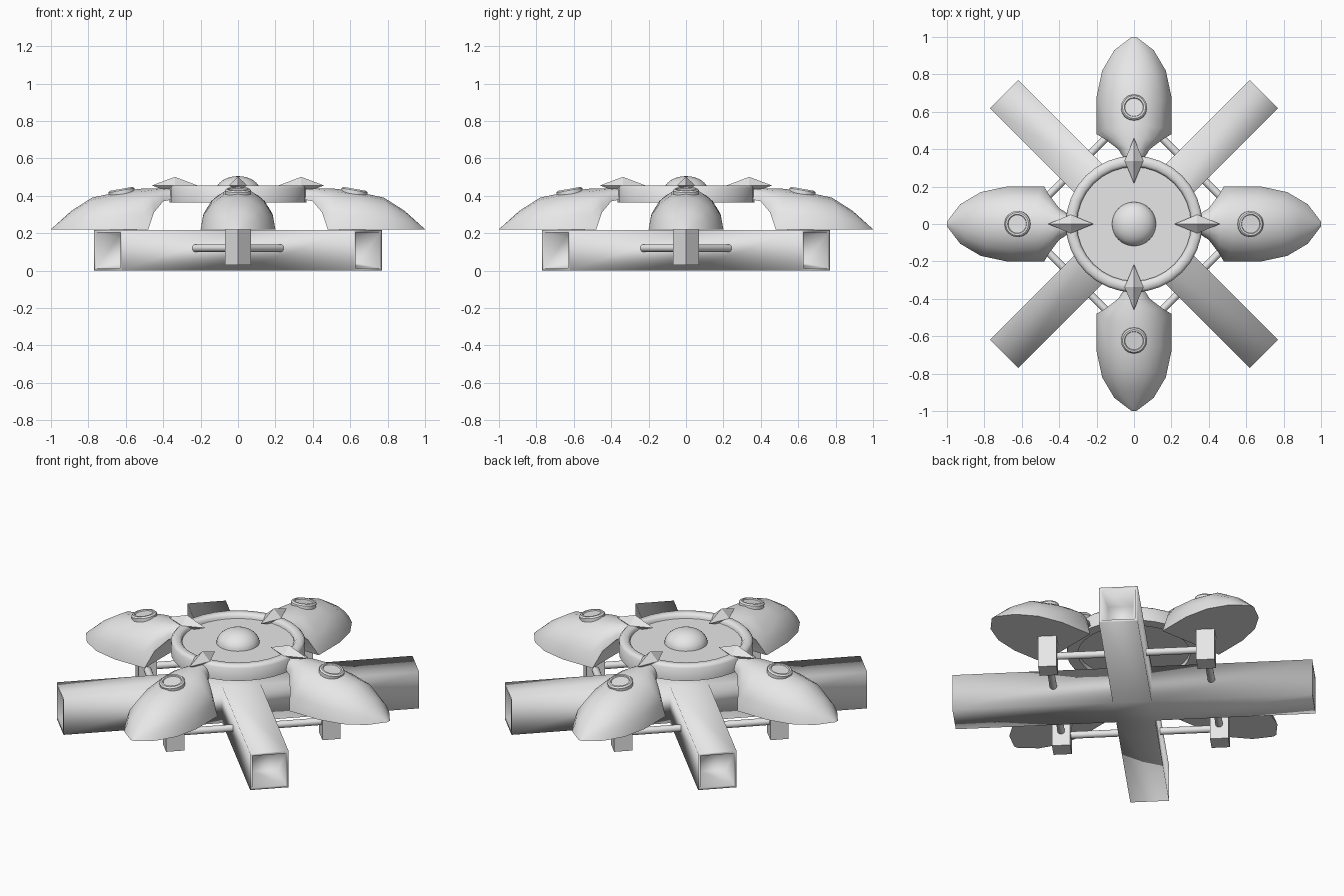
import bpy, bmesh, math
from mathutils import Matrix, Vector

cube = bpy.data.objects.get("Cube")
if cube:
    bpy.data.objects.remove(cube, do_unlink=True)

grey = bpy.data.materials.new("light_grey")
grey.use_nodes = True
grey.diffuse_color = (0.8, 0.8, 0.8, 1)
grey.node_tree.nodes["Principled BSDF"].inputs["Base Color"].default_value = (0.8, 0.8, 0.8, 1)

SIDES = {"left": 0, "back": 90, "right": 180, "front": 270}


def finish(bm, name, smooth=None):
    """Turn a bmesh into a mesh; smooth is the largest angle kept soft."""
    bmesh.ops.recalc_face_normals(bm, faces=bm.faces)
    mesh = bpy.data.meshes.new(name)
    bm.to_mesh(mesh)
    bm.free()
    mesh.materials.append(grey)
    for p in mesh.polygons:
        p.use_smooth = smooth is not None
    if smooth:
        mesh.set_sharp_from_angle(angle=math.radians(smooth))
    return mesh


def place(mesh, name, turn=0):
    ob = bpy.data.objects.new(name, mesh)
    ob.rotation_euler.z = math.radians(turn)
    bpy.context.collection.objects.link(ob)
    return ob


def around(mesh, name):
    for side, angle in SIDES.items():
        place(mesh, f"{side}_{name}", angle)


def lathe(profile, steps, closed):
    """Spin (radius, height) points about z."""
    bm = bmesh.new()
    vs = [bm.verts.new((r, 0, z)) for r, z in profile]
    count = len(vs) if closed else len(vs) - 1
    es = [bm.edges.new((vs[i], vs[(i + 1) % len(vs)])) for i in range(count)]
    bmesh.ops.spin(bm, geom=vs + es, axis=(0, 0, 1), cent=(0, 0, 0),
                   angle=math.tau, steps=steps, use_merge=True)
    bmesh.ops.remove_doubles(bm, verts=bm.verts, dist=0.0005)
    return bm


# Crossed beams with tapered recesses in the ends
bm = bmesh.new()
bmesh.ops.create_cube(bm, size=1)
bmesh.ops.transform(bm, verts=bm.verts, matrix=Matrix.Translation((0, 0, 0.109))
                    @ Matrix.Diagonal((0.212, 0.212, 0.218, 1)))
bm.normal_update()
for face in [f for f in bm.faces if abs(f.normal.z) < 0.5]:
    out = face.normal.copy()
    end = bmesh.ops.extrude_discrete_faces(bm, faces=[face])["faces"][0]
    bmesh.ops.translate(bm, verts=end.verts, vec=out * 0.876)
    bm.normal_update()
    bmesh.ops.inset_region(bm, faces=[end], thickness=0.02)
    inner = bmesh.ops.extrude_discrete_faces(bm, faces=[end])["faces"][0]
    mid = inner.calc_center_median()
    for v in inner.verts:
        v.co = mid + (v.co - mid) * 0.75 - out * 0.15
place(finish(bm, "crossed_beams", 0), "crossed_beams", 45)

# Pods: arched sections (bottom x, bottom z, top x, top z, half width)
sections = [(1.0, 0.22, 0.99, 0.23, 0.012), (0.93, 0.22, 0.89, 0.32, 0.105),
            (0.82, 0.22, 0.78, 0.39, 0.17), (0.68, 0.22, 0.65, 0.418, 0.2),
            (0.48, 0.22, 0.53, 0.437, 0.2), (0.45, 0.31, 0.46, 0.44, 0.15),
            (0.4, 0.37, 0.41, 0.44, 0.085), (0.33, 0.385, 0.33, 0.44, 0.04)]
ARCH = 8
bm = bmesh.new()
rows = []
for xb, zb, xt, zt, w in sections:
    row = []
    for i in range(ARCH + 1):
        t = math.pi * i / ARCH
        h = math.sin(t)
        row.append(bm.verts.new((xb + (xt - xb) * h, w * math.cos(t), zb + (zt - zb) * h)))
    rows.append(row)
for a, b in zip(rows, rows[1:]):
    for i in range(ARCH + 1):
        j = (i + 1) % (ARCH + 1)
        bm.faces.new((a[i], a[j], b[j], b[i]))
bm.faces.new(rows[0])
bm.faces.new(rows[-1])
around(finish(bm, "pod", 50), "pod")

# Round hatch on each pod: raised rim with a sunken lid
bm = lathe([(0, -0.03), (0.07, -0.03), (0.07, 0.004), (0.062, 0.012),
            (0.052, 0.012), (0.049, 0.006), (0, 0.006)], 16, False)
bmesh.ops.transform(bm, verts=bm.verts, matrix=Matrix.Translation((0.623, 0, 0.425))
                    @ Matrix.Rotation(math.radians(10), 4, "Y"))
around(finish(bm, "hatch", 40), "hatch")

# Diamond clasps over the ring
bm = bmesh.new()
bmesh.ops.create_cone(bm, segments=4, radius1=1, radius2=0, depth=1,
                      matrix=Matrix.Translation((0, 0, 0.5)))
bmesh.ops.create_cone(bm, segments=4, radius1=1, radius2=0, depth=1,
                      matrix=Matrix.Translation((0, 0, -0.5)) @ Matrix.Rotation(math.pi, 4, "X"))
bmesh.ops.remove_doubles(bm, verts=bm.verts, dist=0.001)
bmesh.ops.transform(bm, verts=bm.verts, matrix=Matrix.Translation((0.338, 0, 0.455))
                    @ Matrix.Diagonal((0.122, 0.05, 0.046, 1)))
around(finish(bm, "clasp"), "clasp")

# Square feet set corner-on beneath the pods
bm = bmesh.new()
bmesh.ops.create_cube(bm, size=1)
bmesh.ops.transform(bm, verts=bm.verts, matrix=Matrix.Translation((0.61, 0, 0.135))
                    @ Matrix.Rotation(math.pi / 4, 4, "Z")
                    @ Matrix.Diagonal((0.1, 0.1, 0.21, 1)))
around(finish(bm, "foot"), "foot")

# Tie rods between neighbouring feet
bm = bmesh.new()
a, b = Vector((0.61, 0, 0.12)), Vector((0, 0.61, 0.12))
turn = (b - a).to_track_quat("Z", "Y").to_matrix().to_4x4()
bmesh.ops.create_cone(bm, segments=16, radius1=0.02, radius2=0.02, depth=(b - a).length,
                      cap_ends=True, matrix=Matrix.Translation((a + b) / 2) @ turn)
around(finish(bm, "tie_rod", 40), "tie_rod")

# Central ring, deck and dome
place(finish(lathe([(0.305, 0.365), (0.365, 0.365), (0.365, 0.44), (0.352, 0.455),
                    (0.318, 0.455), (0.305, 0.44)], 32, True), "ring", 50), "ring")
place(finish(lathe([(0, 0.39), (0.31, 0.39), (0.31, 0.428), (0, 0.428)], 32, False),
             "deck", 40), "deck")
dome = [(0.118 * math.cos(t), 0.425 + 0.08 * math.sin(t))
        for t in (math.pi / 2 * i / 8 for i in range(9))]
place(finish(lathe(dome, 32, False), "dome", 60), "dome")
